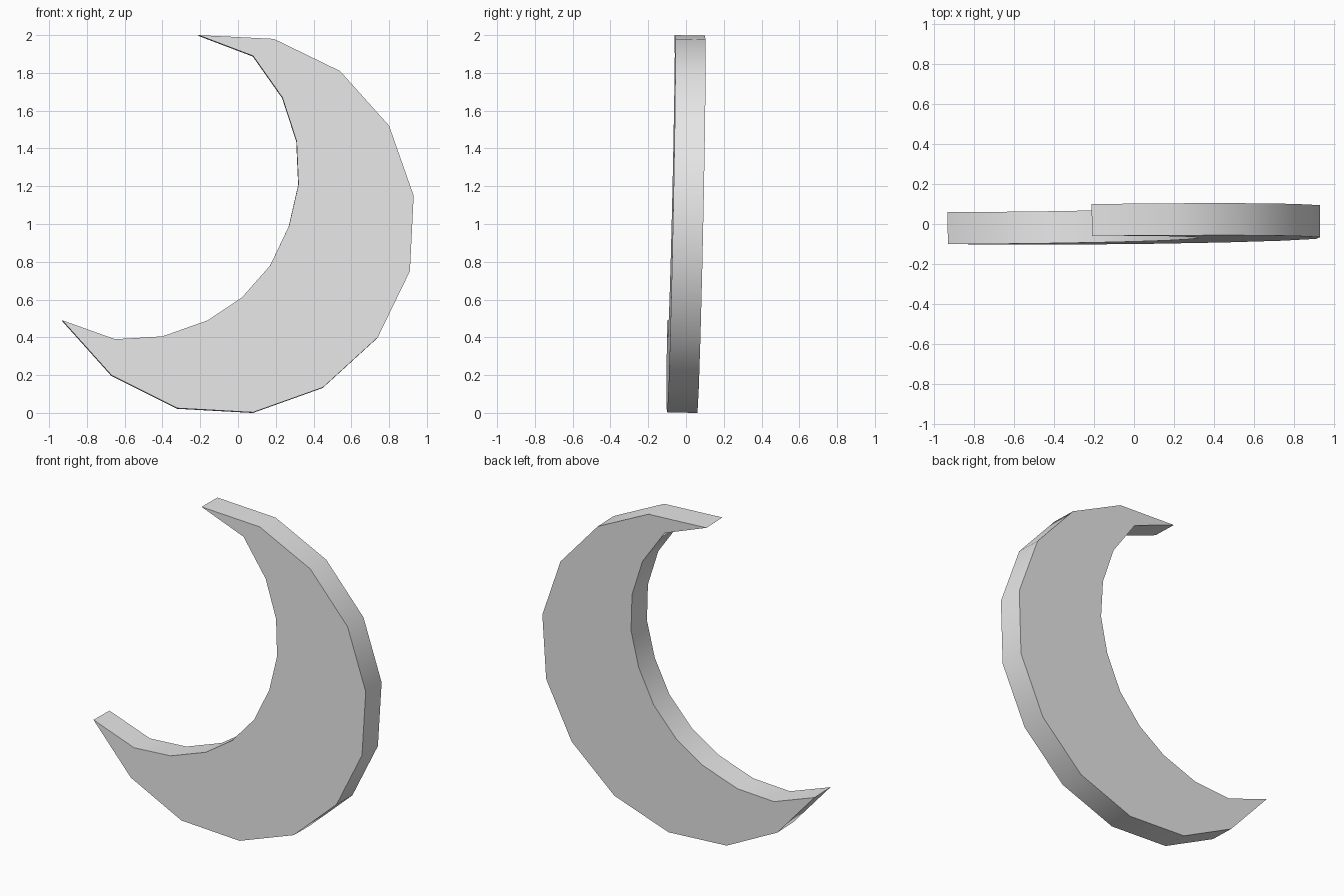
import bpy
import bmesh
import math
from mathutils import Vector

cube = bpy.data.objects.get("Cube")
if cube:
    bpy.data.objects.remove(cube, do_unlink=True)

# Plain grey material
grey = bpy.data.materials.new("light_grey")
grey.use_nodes = True
colour = (0.8, 0.8, 0.8, 1.0)
grey.diffuse_color = colour
grey.node_tree.nodes["Principled BSDF"].inputs["Base Color"].default_value = colour

# Crescent outline in x, z: outer arc from upper tip to lower tip, then inner arc back
outer = [(-0.21, 2.0), (0.19, 1.98), (0.54, 1.81), (0.80, 1.52), (0.93, 1.15),
         (0.91, 0.75), (0.74, 0.40), (0.45, 0.135), (0.08, 0.003), (-0.32, 0.025),
         (-0.67, 0.20), (-0.93, 0.49)]
inner = [(-0.65, 0.39), (-0.40, 0.405), (-0.16, 0.49), (0.02, 0.61), (0.17, 0.78),
         (0.27, 0.99), (0.32, 1.21), (0.31, 1.44), (0.235, 1.67), (0.08, 1.89)]

# The slab leans back slightly, so its front follows a tilted plane
slope_x, slope_z, base_y = 0.011, 0.021, -0.10
thickness = 0.16
back_direction = Vector((-slope_x, 1, -slope_z)).normalized()

bm = bmesh.new()
front = bm.faces.new([bm.verts.new((x, base_y + slope_x * x + slope_z * z, z))
                      for x, z in outer + inner])
extruded = bmesh.ops.extrude_face_region(bm, geom=[front], use_keep_orig=True)
back_verts = [g for g in extruded["geom"] if isinstance(g, bmesh.types.BMVert)]
bmesh.ops.translate(bm, verts=back_verts, vec=back_direction * thickness)
bmesh.ops.recalc_face_normals(bm, faces=bm.faces)

mesh = bpy.data.meshes.new("crescent")
bm.to_mesh(mesh)
bm.free()
mesh.materials.append(grey)
crescent = bpy.data.objects.new("crescent", mesh)
bpy.context.collection.objects.link(crescent)

# Smooth rim with sharp tips and cap edges
bpy.ops.object.select_all(action="DESELECT")
crescent.select_set(True)
bpy.context.view_layer.objects.active = crescent
bpy.ops.object.shade_smooth_by_angle(angle=math.radians(40))
